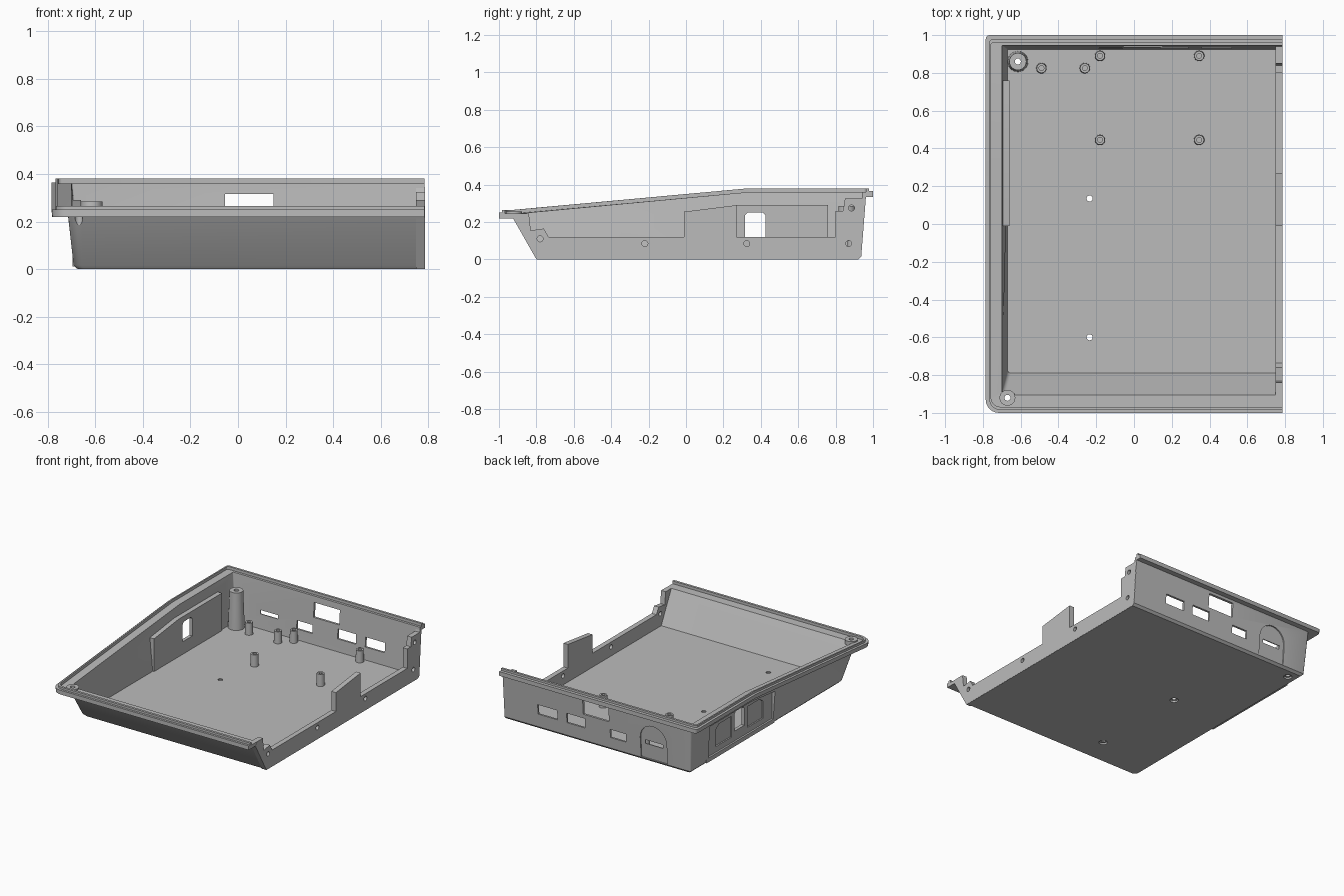
import bpy, bmesh, math
from mathutils import Vector

cube = bpy.data.objects.get("Cube")
if cube:
    bpy.data.objects.remove(cube)

grey = bpy.data.materials.new("light_grey")
grey.use_nodes = True
COLOUR = (0.5, 0.5, 0.5, 1)
grey.diffuse_color = COLOUR
grey.node_tree.nodes["Principled BSDF"].inputs["Base Color"].default_value = COLOUR


def make(name, bm):
    bmesh.ops.recalc_face_normals(bm, faces=bm.faces)
    mesh = bpy.data.meshes.new(name)
    bm.to_mesh(mesh)
    bm.free()
    mesh.materials.append(grey)
    obj = bpy.data.objects.new(name, mesh)
    bpy.context.collection.objects.link(obj)
    return obj


def prism(name, outline, place, a, b):
    """Extrude a 2D outline from depth a to depth b; place(u, v, d) gives the 3D point."""
    bm = bmesh.new()
    lo = [bm.verts.new(place(u, v, a)) for u, v in outline]
    hi = [bm.verts.new(place(u, v, b)) for u, v in outline]
    bm.faces.new(lo)
    bm.faces.new(hi)
    for i in range(len(lo)):
        j = (i + 1) % len(lo)
        bm.faces.new((lo[i], lo[j], hi[j], hi[i]))
    return make(name, bm)


def along_x(u, v, d):
    return (d, u, v)


def along_y(u, v, d):
    return (u, d, v)


def along_back(u, v, d):          # follows the lean of the back wall
    return (u, d + 0.07 * v, v)


def rect(u0, u1, v0, v1):
    return [(u0, v0), (u1, v0), (u1, v1), (u0, v1)]


def post(name, x, y, z0, z1, r0, r1=None, n=24):
    bm = bmesh.new()
    bmesh.ops.create_cone(bm, cap_ends=True, segments=n, radius1=r0, radius2=r1 or r0, depth=z1 - z0)
    bmesh.ops.translate(bm, verts=bm.verts, vec=(x, y, (z0 + z1) / 2))
    return make(name, bm)


def disc(u, v, r, n=16):
    return [(u + r * math.cos(i * math.tau / n), v + r * math.sin(i * math.tau / n)) for i in range(n)]


def cut(obj, cutters):
    for c in cutters:
        c.hide_render = True
        m = obj.modifiers.new("cut", "BOOLEAN")
        m.operation, m.solver, m.object = "DIFFERENCE", "EXACT", c
    dg = bpy.context.evaluated_depsgraph_get()
    mesh = bpy.data.meshes.new_from_object(obj.evaluated_get(dg))
    obj.modifiers.clear()
    obj.data = mesh


def drop(cutters):
    for c in cutters:
        bpy.data.objects.remove(c)


# Tray shell: a rim-and-wall section carried round the front, left and back
END = 0.785
KINK = 0.33


def top(y):
    return 0.265 + 0.115 * min(1, max(0, (y + 0.9) / (KINK + 0.9)))


# left x, front y, back y, front corner radius, height, height is below the rim
SECTION = [
    (-0.675, -0.79, 0.922, 0.03, 0, False),
    (-0.692, -0.805, 0.937, 0.035, 0.016, False),
    (-0.715, -0.925, 0.962, 0.05, -0.045, True),
    (-0.782, -1.0, 1.0, 0.07, -0.045, True),
    (-0.785, -1.0, 1.0, 0.07, -0.015, True),
    (-0.767, -0.985, 0.978, 0.06, -0.015, True),
    (-0.767, -0.985, 0.978, 0.06, 0, True),
    (-0.757, -0.968, 0.962, 0.05, 0, True),
    (-0.757, -0.968, 0.962, 0.05, -0.02, True),
    (-0.70, -0.905, 0.945, 0.02, -0.02, True),
    (-0.67, -0.79, 0.925, 0.02, 0.02, False),
]


def ring(xl, yf, yb, r, z, hung):
    pts = [(END, yf)]
    for i in range(7):
        a = math.radians(270 - 15 * i)
        pts.append((xl + r + r * math.cos(a), yf + r + r * math.sin(a)))
    pts.append((xl, KINK))
    q = r * 0.3
    for i in range(4):
        a = math.radians(180 - 30 * i)
        pts.append((xl + q + q * math.cos(a), yb - q + q * math.sin(a)))
    pts.append((END, yb))
    return [(x, y, top(y) + z if hung else z) for x, y in pts]


bm = bmesh.new()
rings = [[bm.verts.new(p) for p in ring(*s)] for s in SECTION]
for a, b in zip(rings, rings[1:]):
    for i in range(len(a) - 1):
        bm.faces.new((a[i], a[i + 1], b[i + 1], b[i]))
bm.faces.new(rings[0])
bm.faces.new(rings[-1])
bm.faces.new([r[0] for r in rings] + [r[-1] for r in reversed(rings)])
shell = make("tray_shell", bm)

# Cut-down end wall with its tab and stepped ends
end_wall = prism("end_wall", [
    (-0.80, 0.001), (0.922, 0.001), (0.937, 0.016), (0.96, 0.335), (0.945, 0.345), (0.94, 0.325), (0.85, 0.325),
    (0.84, 0.26), (0.80, 0.26), (0.80, 0.12), (0.27, 0.12), (0.27, 0.29), (-0.01, 0.255),
    (-0.01, 0.12), (-0.735, 0.12), (-0.76, 0.165), (-0.83, 0.155), (-0.84, 0.245),
    (-0.905, 0.245), (-0.922, 0.215)], along_x, 0.75, END + 0.001)

# Thickened panel inside the left wall
panel = prism("side_panel", [(-0.01, 0.01), (0.76, 0.01), (0.76, 0.29), (0.27, 0.29), (-0.01, 0.255)],
              along_x, -0.697, -0.66)

# Posts and standoffs
corner_post = post("corner_post", -0.615, 0.86, 0.01, 0.285, 0.055, 0.045)
front_boss = post("front_boss", -0.67, -0.92, 0.225, 0.255, 0.042)
SPOTS = [(-0.49, 0.825), (-0.26, 0.825), (-0.18, 0.89), (0.345, 0.89), (-0.18, 0.445), (0.345, 0.445)]
for x, y in SPOTS:
    standoff = post("standoff", x, y, 0.015, 0.105, 0.028, 0.025)
    bore = [post("bore", x, y, 0.04, 0.2, 0.013, n=16)]
    cut(standoff, bore)
    drop(bore)

# Screw holes through the floor, posts and front boss
screws = [post("screw_cut", x, y, -0.1, 0.5, 0.016, n=16)
          for x, y in [(-0.235, 0.135), (-0.235, -0.6), (-0.615, 0.86), (-0.67, -0.92)]]
sinks = [post("sink_cut", x, y, -0.1, 0.012, 0.028)
         for x, y in [(-0.235, 0.135), (-0.235, -0.6), (-0.615, 0.86)]]

# Connector openings and arched recess in the back wall
PORTS = [(-0.055, 0.15, 0.21, 0.315), (-0.475, -0.335, 0.125, 0.152), (-0.185, -0.06, 0.095, 0.155),
         (0.14, 0.285, 0.11, 0.18), (0.36, 0.515, 0.11, 0.18)]
ports = [prism("port_cut", rect(*p), along_y, 0.85, 1.1) for p in PORTS]
arch = [(-0.51, 0.02), (-0.30, 0.02)]
arch += [(-0.405 + 0.105 * math.cos(math.pi * i / 12), 0.165 + 0.105 * math.sin(math.pi * i / 12)) for i in range(13)]
ports.append(prism("arch_cut", arch, along_back, 0.929, 1.1))

# Outside pocket, shallow recesses and window in the left wall
pocket = prism("pocket_cut", [(0.0, 0.04), (0.74, 0.04), (0.74, 0.27), (0.27, 0.27), (0.0, 0.24)],
               along_x, -0.9, -0.684)
recess = [prism("recess_cut", o, along_x, -0.9, -0.674) for o in (
    [(0.46, 0.08), (0.64, 0.08), (0.64, 0.2), (0.6, 0.23), (0.46, 0.23)],
    [(0.1, 0.08), (0.28, 0.08), (0.28, 0.23), (0.14, 0.23), (0.1, 0.2)])]
window = prism("window_cut", [(0.315, 0.11), (0.425, 0.11), (0.425, 0.235), (0.41, 0.25), (0.33, 0.25), (0.315, 0.235)],
               along_x, -0.9, -0.6)

# Fixing holes in the end wall
fixings = [prism("fixing_cut", disc(y, z, 0.016), along_x, 0.7, 0.9)
           for y, z in [(-0.78, 0.11), (-0.22, 0.085), (0.325, 0.085), (0.87, 0.085), (0.885, 0.275)]]

cut(shell, screws + sinks + ports + [pocket] + recess + [window] + fixings)
cut(panel, [pocket] + recess + [window])
cut(corner_post, [screws[2], sinks[2]])
cut(front_boss, [screws[3]])
cut(end_wall, fixings)
drop(screws + sinks + ports + [pocket] + recess + [window] + fixings)

# Smooth shading with sharp edges kept
bpy.ops.object.select_all(action="DESELECT")
for obj in bpy.context.collection.objects:
    if obj.type == "MESH" and grey.name in obj.data.materials:
        obj.select_set(True)
        bpy.context.view_layer.objects.active = obj
bpy.ops.object.shade_smooth_by_angle(angle=math.radians(30))
